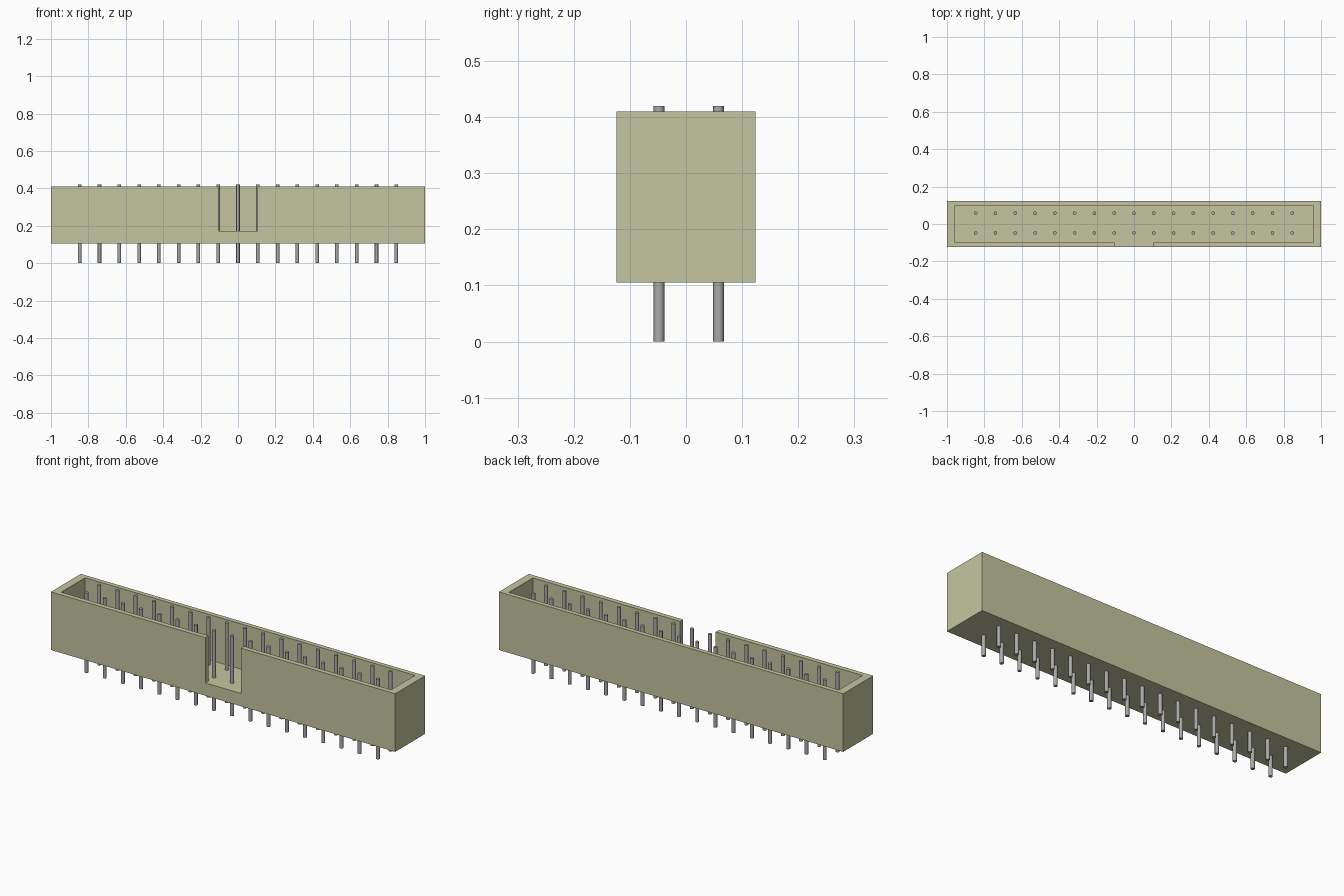
import bpy, bmesh

cube = bpy.data.objects.get("Cube")
if cube:
    bpy.data.objects.remove(cube, do_unlink=True)


def material(name, rgb):
    mat = bpy.data.materials.new(name)
    mat.use_nodes = True
    mat.diffuse_color = (*rgb, 1)
    mat.node_tree.nodes["Principled BSDF"].inputs["Base Color"].default_value = (*rgb, 1)
    return mat


def add_object(name, bm, mat):
    bmesh.ops.recalc_face_normals(bm, faces=bm.faces)
    mesh = bpy.data.meshes.new(name)
    bm.to_mesh(mesh)
    bm.free()
    mesh.materials.append(mat)
    obj = bpy.data.objects.new(name, mesh)
    bpy.context.collection.objects.link(obj)
    return obj


beige = material("beige plastic", (0.56, 0.56, 0.35))
grey = material("grey metal", (0.40, 0.40, 0.41))

# Housing dimensions
BOTTOM, FLOOR, TOP = 0.105, 0.172, 0.41
HALF_Y = 0.124
KEY = 0.103                               # half width of the front keying slot
IN_X, IN_FRONT, IN_BACK = 0.958, -0.098, 0.1

# Housing: open tray with a slot through the front wall
outline = {
    "A": (-1, -HALF_Y), "B": (-KEY, -HALF_Y), "C": (KEY, -HALF_Y),
    "D": (1, -HALF_Y), "E": (1, HALF_Y), "F": (-1, HALF_Y),
    "G": (-KEY, IN_FRONT), "H": (-IN_X, IN_FRONT), "I": (-IN_X, IN_BACK),
    "J": (IN_X, IN_BACK), "K": (IN_X, IN_FRONT), "L": (KEY, IN_FRONT),
}
bm = bmesh.new()
top = {k: bm.verts.new((*p, TOP)) for k, p in outline.items()}
floor = {k: bm.verts.new((*outline[k], FLOOR)) for k in "BCGHIJKL"}
base = {k: bm.verts.new((*outline[k], BOTTOM)) for k in "ADEF"}

bm.faces.new([top[k] for k in "ABGHIJKLCDEF"])        # rim
bm.faces.new([floor[k] for k in "BCLKJIHG"])          # tray floor
bm.faces.new([base[k] for k in "FEDA"])               # underside
bm.faces.new([base["A"], base["D"], top["D"], top["C"],
              floor["C"], floor["B"], top["B"], top["A"]])  # slotted front
for a, b in ("DE", "EF", "FA"):                       # outer sides and back
    bm.faces.new([base[a], base[b], top[b], top[a]])
for a, b in ("BG", "GH", "HI", "IJ", "JK", "KL", "LC"):  # cavity and slot walls
    bm.faces.new([floor[a], floor[b], top[b], top[a]])
add_object("housing", bm, beige)

# Contact pins: two rows of seventeen
PITCH, PIN_RADIUS, PIN_TOP = 0.1058, 0.0095, 0.42
bm = bmesh.new()
bmesh.ops.create_cone(bm, cap_ends=True, segments=16, radius1=PIN_RADIUS,
                      radius2=PIN_RADIUS, depth=PIN_TOP)
bmesh.ops.translate(bm, verts=bm.verts, vec=(0, 0, PIN_TOP / 2))
first = add_object("pin", bm, grey)
bpy.ops.object.select_all(action="DESELECT")
first.select_set(True)
bpy.context.view_layer.objects.active = first
bpy.ops.object.shade_smooth_by_angle()
pin_mesh = first.data
bpy.data.objects.remove(first, do_unlink=True)

for row, y in (("front", -0.048), ("back", 0.058)):
    for i in range(17):
        pin = bpy.data.objects.new(f"{row}_pin_{i + 1}", pin_mesh)
        pin.location = ((i - 8) * PITCH, y, 0)
        bpy.context.collection.objects.link(pin)
